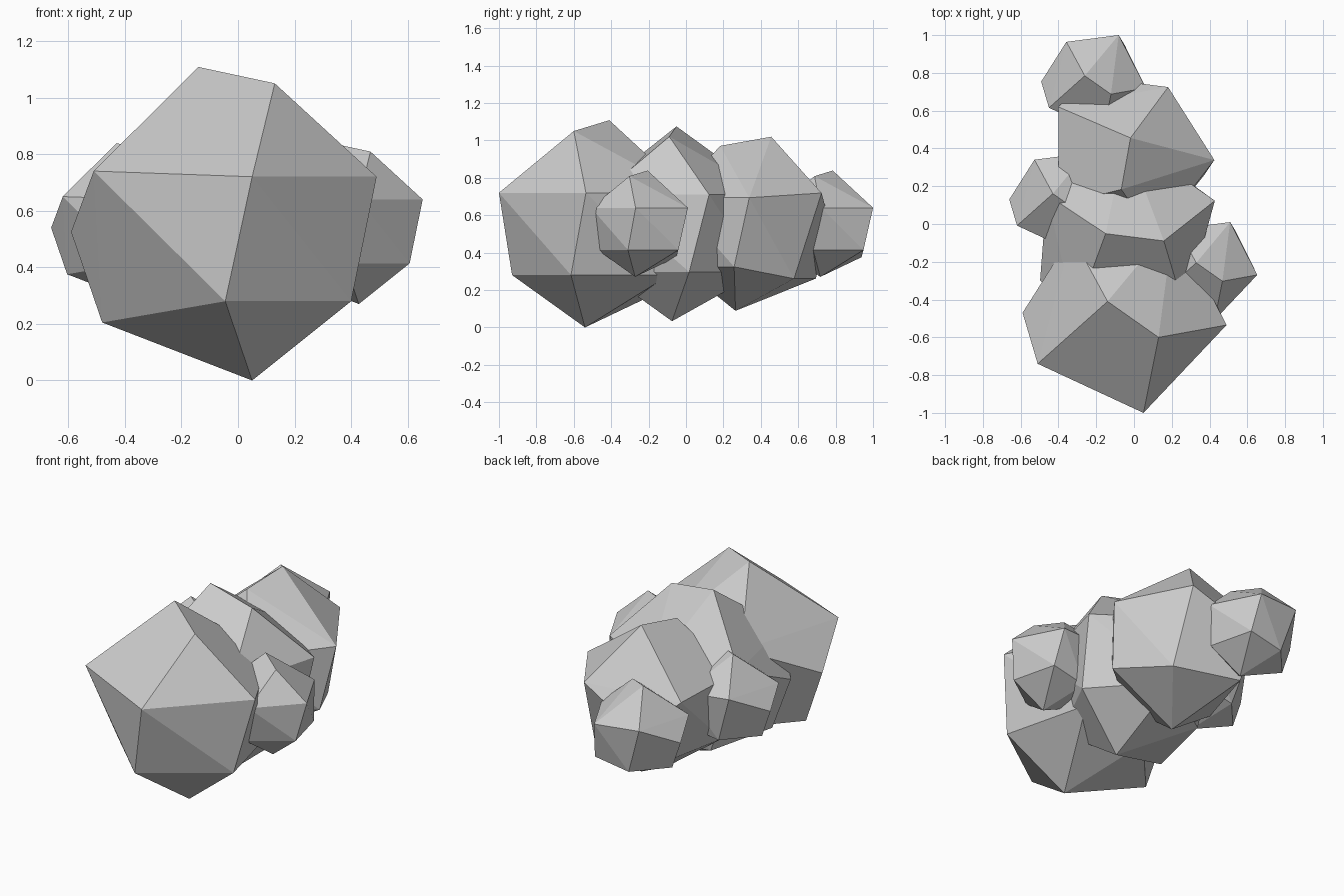
import bpy, bmesh
from mathutils import Matrix, Vector
from math import radians

if "Cube" in bpy.data.objects:
    bpy.data.objects.remove(bpy.data.objects["Cube"])

# Corners of one faceted boulder, measured from its lowest point
CORNERS = [
    (0, 0, 0),                                                  # foot
    (-.095, -.39, .28), (.35, -.075, .28), (.22, .45, .28),     # lower ring
    (-.21, .43, .205), (-.53, .07, .205),
    (-.64, .07, .525),                                          # side point
    (0, -.46, .72), (.44, .005, .72), (.16, .55, .72),          # upper ring
    (-.38, .48, .75), (-.56, -.20, .74),
    (.08, -.06, 1.05), (-.19, .13, 1.108),                      # crest
]
MID = .555  # shared centre height of all boulders


def boulder(name, x, y, size, turn=0):
    bm = bmesh.new()
    m = (Matrix.Translation((x, y, MID * (1 - size)))
         @ Matrix.Rotation(radians(turn), 4, 'Z') @ Matrix.Scale(size, 4))
    for c in CORNERS:
        bm.verts.new(m @ Vector(c))
    bmesh.ops.convex_hull(bm, input=bm.verts[:])
    bmesh.ops.dissolve_limit(bm, angle_limit=radians(3), verts=bm.verts[:], edges=bm.edges[:])
    bmesh.ops.recalc_face_normals(bm, faces=bm.faces[:])
    mesh = bpy.data.meshes.new(name)
    bm.to_mesh(mesh)
    bm.free()
    bpy.context.collection.objects.link(bpy.data.objects.new(name, mesh))


# Row of three large boulders
boulder("front_boulder", .05, -.54, 1)
boulder("middle_boulder", .065, -.075, .94, 28)
boulder("rear_boulder", -.05, .265, .84, -65)

# Three small stones around them
for name, x, y in (("back_stone", -.163, .718),
                   ("left_stone", -.332, .094),
                   ("right_stone", .427, -.272)):
    boulder(name, x, y, .513)
